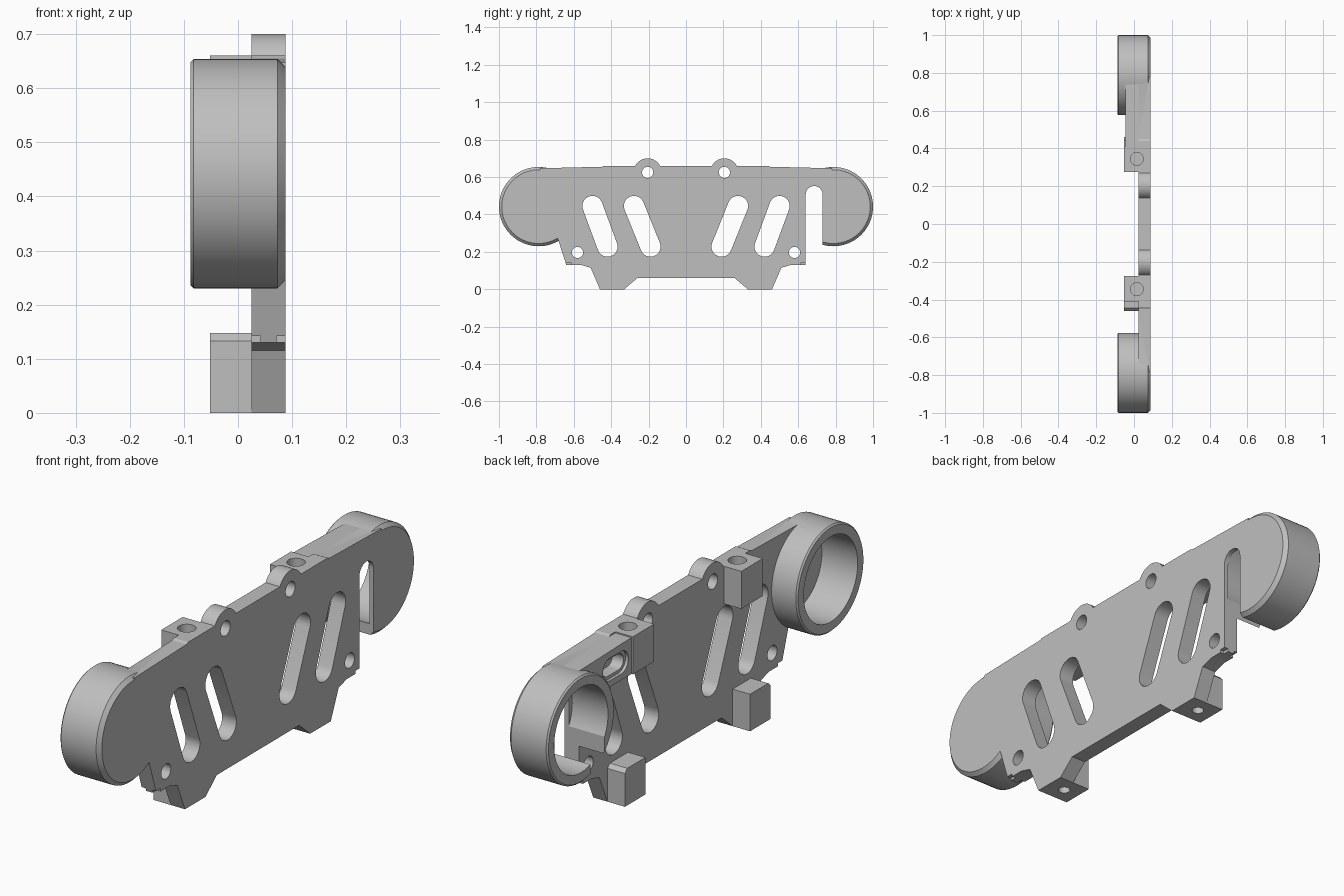
import bpy, bmesh, math

if "Cube" in bpy.data.objects:
    bpy.data.objects.remove(bpy.data.objects["Cube"])

grey = bpy.data.materials.new("plain grey")
grey.use_nodes = True
grey.diffuse_color = (0.52, 0.52, 0.52, 1)
grey.node_tree.nodes["Principled BSDF"].inputs["Base Color"].default_value = (0.52, 0.52, 0.52, 1)

FACE, BACK = 0.088, 0.025      # outer and inner side of the plate
RING_Y, RING_Z, RING_R, BORE_R = 0.788, 0.442, 0.212, 0.17


def loft(name, sections):
    """Join equal-length (y, z) outlines placed at given x into a closed solid."""
    bm = bmesh.new()
    loops = [[bm.verts.new((x, y, z)) for y, z in pts] for x, pts in sections]
    n = len(loops[0])
    for a, b in zip(loops, loops[1:]):
        for i in range(n):
            j = (i + 1) % n
            bm.faces.new((a[i], a[j], b[j], b[i]))
    bm.faces.new(loops[0])
    bm.faces.new(loops[-1])
    bmesh.ops.recalc_face_normals(bm, faces=bm.faces)
    mesh = bpy.data.meshes.new(name)
    bm.to_mesh(mesh)
    bm.free()
    mesh.materials.append(grey)
    ob = bpy.data.objects.new(name, mesh)
    bpy.context.collection.objects.link(ob)
    return ob


def prism(name, pts, x0, x1):
    return loft(name, [(x0, pts), (x1, pts)])


def box(name, x0, x1, y0, y1, z0, z1):
    return prism(name, [(y0, z0), (y1, z0), (y1, z1), (y0, z1)], x0, x1)


def circle(y, z, r, n=72):
    return [(y + r * math.cos(math.tau * i / n), z + r * math.sin(math.tau * i / n)) for i in range(n)]


def capsule(p, q, r, n=16):
    """Rounded slot outline from p to q."""
    a = math.atan2(q[1] - p[1], q[0] - p[0])
    pts = []
    for c, start in ((q, a - math.pi / 2), (p, a + math.pi / 2)):
        for i in range(n + 1):
            t = start + math.pi * i / n
            pts.append((c[0] + r * math.cos(t), c[1] + r * math.sin(t)))
    return pts


def upright(name, x, y, r, z0, z1):
    bpy.ops.mesh.primitive_cylinder_add(vertices=32, radius=r, depth=z1 - z0, location=(x, y, (z0 + z1) / 2))
    ob = bpy.context.object
    ob.name = name
    ob.data.materials.append(grey)
    return ob


def combine(target, tools, operation):
    """Apply booleans, then drop the helper solids."""
    for tool in tools:
        tool.hide_render = True
        mod = target.modifiers.new("bool", "BOOLEAN")
        mod.operation, mod.solver, mod.object = operation, "EXACT", tool
        bpy.context.view_layer.objects.active = target
        bpy.ops.object.modifier_apply(modifier=mod.name)
        bpy.data.objects.remove(tool)


def bore(s):
    return prism("bore_cutter", circle(s * RING_Y, RING_Z, BORE_R), -0.2, 0.07)


def open_slot():
    return prism("slot_cutter", capsule((0.685, 0.0), (0.685, 0.507), 0.045), -0.2, 0.2)


# Side plate outline
outline = [(-0.46, 0), (-0.33, 0), (-0.26, 0.06), (0.26, 0.06), (0.33, 0), (0.46, 0),
           (0.51, 0.115), (0.56, 0.13), (0.64, 0.13), (0.64, 0.48), (0.78, 0.5),
           (0.78, 0.647), (0.45, 0.655), (0.44, 0.66), (-0.44, 0.66), (-0.45, 0.655),
           (-0.78, 0.647), (-0.78, 0.4), (-0.69, 0.285), (-0.64, 0.13), (-0.56, 0.13), (-0.51, 0.115)]
plate = prism("side_plate", outline, BACK, FACE)

# Round ends and top ears joined to the plate
joins, cuts = [], []
for s in (-1, 1):
    steps = ((-FACE, 0.006), (-FACE + 0.006, 0), (0.073, 0), (FACE, 0.015))
    joins.append(loft("round_end", [(x, circle(s * RING_Y, RING_Z, RING_R - d)) for x, d in steps]))
    joins.append(prism("ear", circle(s * 0.205, 0.625, 0.075), BACK, FACE))
combine(plate, joins, "UNION")

# Bores, holes, slanted slots and edge notches
for s in (-1, 1):
    cuts.append(bore(s))
    for y, z in ((0.205, 0.625), (0.58, 0.197)):
        cuts.append(prism("hole_cutter", circle(s * y, z, 0.03, 32), -0.2, 0.2))
    for top, low in ((0.5, 0.42), (0.278, 0.19)):
        cuts.append(prism("slant_cutter", capsule((s * top, 0.445), (s * low, 0.228), 0.054), -0.2, 0.2))
    for x0, x1 in ((0, 0.042), (0.071, 0.1)):
        y0, y1 = sorted((s * 0.615, s * 0.7))
        cuts.append(box("notch_cutter", x0, x1, y0, y1, 0.1, 0.142))
    cuts.append(upright("socket_cutter", 0.015, s * 0.345, 0.034, 0.58, 0.75))
    cuts.append(upright("foot_cutter", 0.015, s * 0.395, 0.022, -0.1, 0.08))
cuts.append(open_slot())
combine(plate, cuts, "DIFFERENCE")
parts = [plate]

# Socket blocks at the top, feet at the bottom
for s, tag in ((-1, "front"), (1, "back")):
    y0, y1 = sorted((s * 0.275, s * 0.41))
    block = box(tag + "_socket_block", -0.052, BACK, y0, y1, 0.51, 0.66)
    combine(block, [upright("socket_cutter", 0.015, s * 0.345, 0.034, 0.58, 0.75)], "DIFFERENCE")
    side = [(0.33, 0), (0.46, 0), (0.46, 0.133), (0.445, 0.148), (0.33, 0.148)]
    foot = prism(tag + "_foot", [(s * y, z) for y, z in side], -0.052, BACK)
    combine(foot, [upright("foot_cutter", 0.015, s * 0.395, 0.022, -0.1, 0.08)], "DIFFERENCE")
    parts += [block, foot]

# Rail from the back socket block to the back ring, with a stepped window
rail = prism("back_rail", [(0.41, 0.51), (0.78, 0.51), (0.78, 0.647), (0.45, 0.655), (0.41, 0.655)], -0.046, BACK)
windows = [prism("window_cutter", capsule((0.475, 0.58), (0.545, 0.58), r), -0.2, depth)
           for r, depth in ((0.045, -0.034), (0.032, 0.015))]
combine(rail, [bore(1), open_slot()] + windows, "DIFFERENCE")
parts.append(rail)

# Smooth the round walls, keep the edges crisp
bpy.ops.object.select_all(action="DESELECT")
for ob in parts:
    ob.select_set(True)
bpy.context.view_layer.objects.active = plate
bpy.ops.object.shade_smooth_by_angle(angle=math.radians(25))
